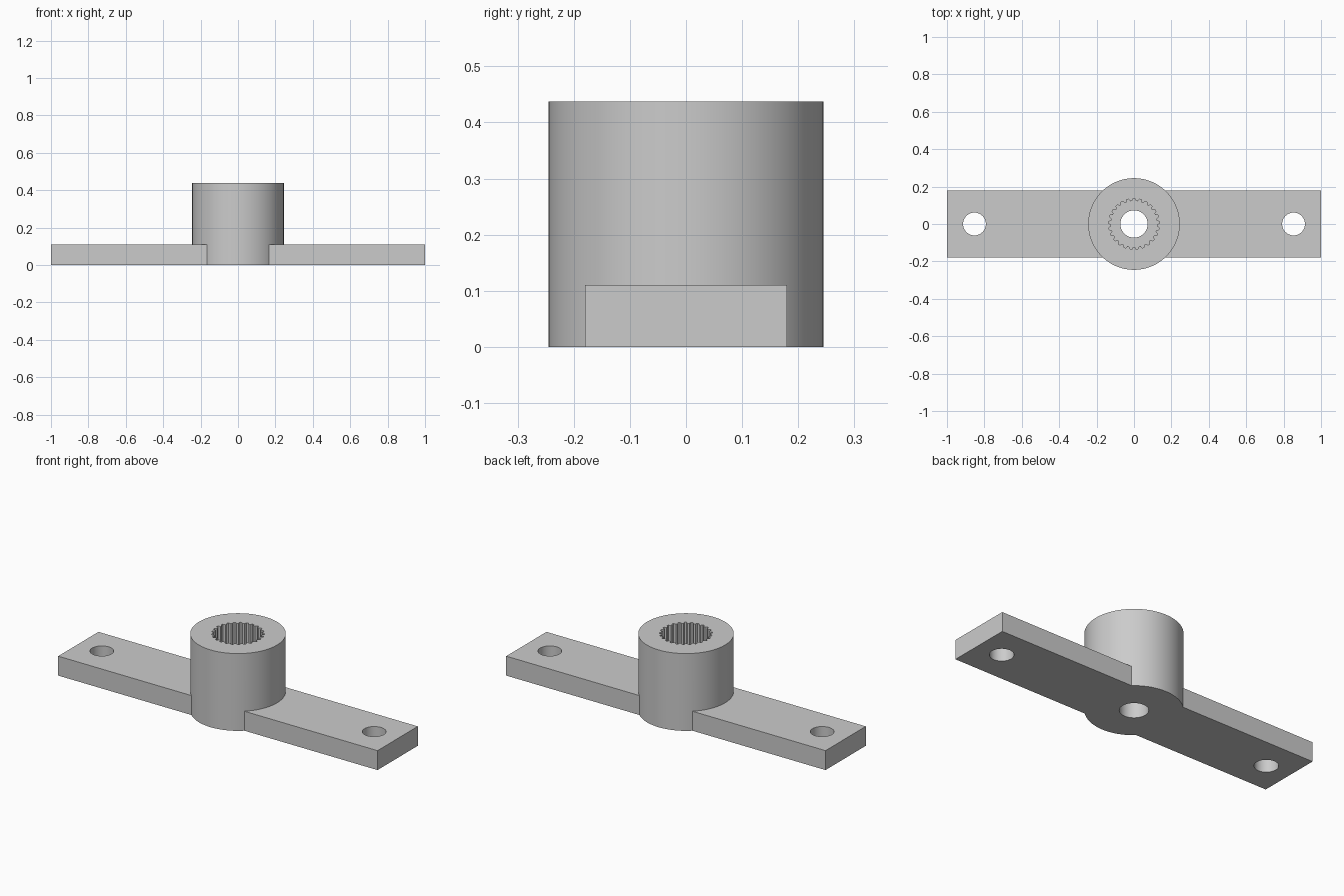
import bpy
import math

cube = bpy.data.objects.get("Cube")
if cube:
    bpy.data.objects.remove(cube)

HEIGHT, ARM_T = 0.4375, 0.11
FLOOR = 0.2          # bottom of the splined socket
TEETH = 25

grey = bpy.data.materials.new("plain grey")
grey.use_nodes = True
colour = (0.6, 0.6, 0.6, 1)
grey.diffuse_color = colour
grey.node_tree.nodes["Principled BSDF"].inputs["Base Color"].default_value = colour


def prism(name, outline, z0, z1):
    """Extrude a closed outline from z0 to z1."""
    n = len(outline)
    verts = [(x, y, z) for z in (z0, z1) for x, y in outline]
    faces = [tuple(reversed(range(n))), tuple(range(n, 2 * n))]
    faces += [(i, (i + 1) % n, (i + 1) % n + n, i + n) for i in range(n)]
    mesh = bpy.data.meshes.new(name)
    mesh.from_pydata(verts, [], faces)
    mesh.materials.append(grey)
    obj = bpy.data.objects.new(name, mesh)
    bpy.context.collection.objects.link(obj)
    return obj


def circle(radius, sides, cx=0):
    return [(cx + radius * math.cos(a), radius * math.sin(a))
            for a in (math.tau * i / sides for i in range(sides))]


def spline(inner, outer):
    """Toothed ring outline: narrow root, sloped flank, narrow tip."""
    pts = []
    for t in range(TEETH):
        for f, r in ((-0.35, inner), (-0.15, outer), (0.15, outer), (0.35, inner)):
            a = math.pi / 2 + math.tau * (t + f) / TEETH
            pts.append((r * math.cos(a), r * math.sin(a)))
    return pts


def combine(target, tool, operation):
    mod = target.modifiers.new(operation.lower(), 'BOOLEAN')
    mod.operation, mod.solver, mod.object = operation, 'EXACT', tool
    bpy.ops.object.select_all(action='DESELECT')
    bpy.context.view_layer.objects.active = target
    target.select_set(True)
    bpy.ops.object.modifier_apply(modifier=mod.name)
    bpy.data.objects.remove(tool)


# Flat bar forming both arms, joined to the round hub
horn = prism("double_arm_horn", [(-1, -0.18), (1, -0.18), (1, 0.18), (-1, 0.18)], 0, ARM_T)
combine(horn, prism("hub", circle(0.245, 96), 0, HEIGHT), 'UNION')

# Mounting holes, screw hole and splined socket
for x in (-0.853, 0.853):
    combine(horn, prism("arm_hole_cutter", circle(0.061, 48, x), -0.1, 0.3), 'DIFFERENCE')
combine(horn, prism("screw_hole_cutter", circle(0.073, 48), -0.1, 0.6), 'DIFFERENCE')
combine(horn, prism("spline_cutter", spline(0.123, 0.136), FLOOR, 0.6), 'DIFFERENCE')

# Smooth round walls, keep edges and teeth crisp
bpy.ops.object.shade_smooth_by_angle(angle=math.radians(25))
